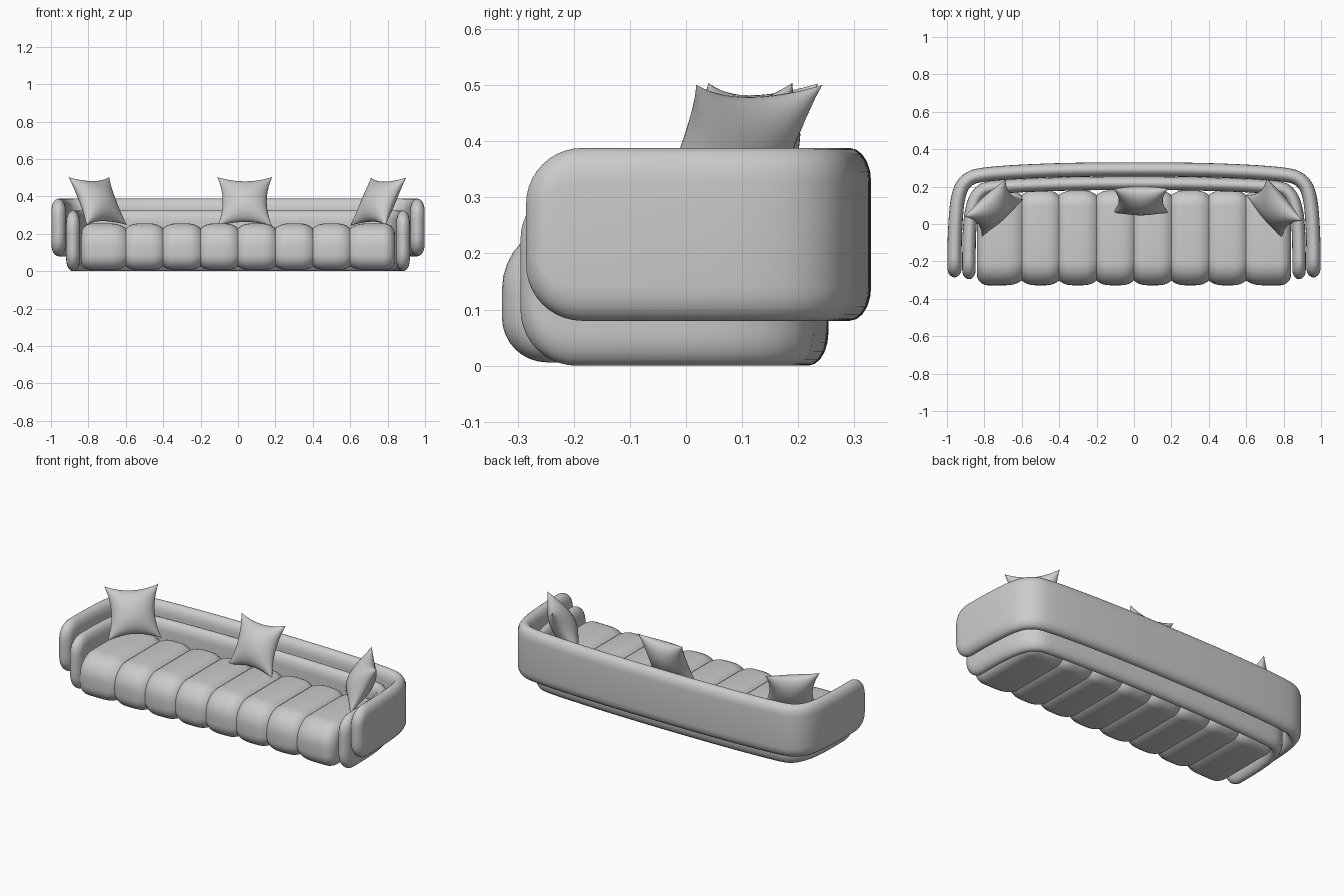
import bpy, bmesh, math
from mathutils import Vector

if "Cube" in bpy.data.objects:
    bpy.data.objects.remove(bpy.data.objects["Cube"])


def finish(name, bm, angle=40):
    bmesh.ops.remove_doubles(bm, verts=bm.verts, dist=1e-5)
    bmesh.ops.recalc_face_normals(bm, faces=bm.faces)
    me = bpy.data.meshes.new(name)
    bm.to_mesh(me)
    bm.free()
    ob = bpy.data.objects.new(name, me)
    bpy.context.collection.objects.link(ob)
    bpy.ops.object.select_all(action='DESELECT')
    ob.select_set(True)
    bpy.context.view_layer.objects.active = ob
    bpy.ops.object.shade_smooth_by_angle(angle=math.radians(angle))
    return ob


def loft(name, rings, angle=40):
    bm = bmesh.new()
    vs = [[bm.verts.new(p) for p in ring] for ring in rings]
    n = len(vs[0])
    for a, b in zip(vs, vs[1:]):
        for i in range(n):
            j = (i + 1) % n
            bm.faces.new((a[i], a[j], b[j], b[i]))
    bm.faces.new(vs[0])
    bm.faces.new(vs[-1])
    return finish(name, bm, angle)


def spline(pts, steps=12):
    # Catmull-Rom curve through the points
    p = [Vector(q) for q in pts]
    p = [2 * p[0] - p[1]] + p + [2 * p[-1] - p[-2]]
    out = []
    for a, b, c, d in zip(p, p[1:], p[2:], p[3:]):
        for k in range(steps):
            t = k / steps
            out.append(0.5 * (2 * b + (c - a) * t + (2 * a - 5 * b + 4 * c - d) * t * t
                              + (3 * b - a - 3 * c + d) * t ** 3))
    return out + [p[-2]]


def band(name, half_path, z0, z1, t, cap=0.06, r=0.10, rt=0.05):
    # padded U-shaped wrap: rounded section swept along a mirrored path, soft ends
    path = spline(half_path + [(-x, y) for x, y in half_path[-2::-1]])
    acc = [0.0]
    for a, b in zip(path, path[1:]):
        acc.append(acc[-1] + (b - a).length)
    L = acc[-1]

    def at(s):
        i = 0
        while i < len(acc) - 2 and acc[i + 1] < s:
            i += 1
        return path[i].lerp(path[i + 1], (s - acc[i]) / (acc[i + 1] - acc[i]))

    ends = [r * (1 - math.cos(k / 10 * math.pi / 2)) for k in range(10)]
    mid = [r + (L - 2 * r) * k / 90 for k in range(91)]
    zc, H = (z0 + z1) / 2, (z1 - z0) / 2
    rings = []
    for s in ends + mid + [L - e for e in reversed(ends)]:
        d = min(s, L - s)
        e = max(0, 1 - d / r)
        f = max(0, 1 - d / rt)
        h = H - r * (1 - math.sqrt(1 - e * e))
        w = t * max(0.08, math.sqrt(1 - f * f))
        c = min(cap, h)
        p = at(s)
        tan = (at(min(L, s + 0.01)) - at(max(0, s - 0.01))).normalized()
        nor = Vector((-tan.y, tan.x))
        ring = []
        for side in (1, -1):
            for k in range(11):
                a = math.pi * k / 10 + (0 if side > 0 else math.pi)
                q = p + nor * w * math.cos(a)
                ring.append((q.x, q.y, zc + side * (h - c) + c * math.sin(a)))
        rings.append(ring)
    return loft(name, rings)


# Outer and inner wraps forming the back and arms
band("outer_back_and_arms",
     [(-0.96, -0.285), (-0.957, -0.05), (-0.94, 0.14), (-0.895, 0.23), (-0.79, 0.265),
      (-0.45, 0.286), (0, 0.292)], 0.08, 0.388, 0.038)
band("inner_back_and_arms",
     [(-0.883, -0.295), (-0.88, -0.05), (-0.863, 0.09), (-0.82, 0.172), (-0.73, 0.197),
      (-0.4, 0.213), (0, 0.218)], 0.0, 0.325, 0.036)


# Channel-tufted seat: rounded section lofted along x, pinched at each seam
def section(x, d):
    y0, y1, z0, z1 = -0.328 + d, 0.18 - d, 0.006 + d * 0.7, 0.256 - d
    ring = []
    for cy, cz, sy, sz, r, a0 in ((y1, z1, -1, -1, 0.08, 0), (y0, z1, 1, -1, 0.12, 90),
                                  (y0, z0, 1, 1, 0.08, 180), (y1, z0, -1, 1, 0.08, 270)):
        r -= d * 0.5
        for k in range(9):
            a = math.radians(a0 + 90 * k / 8)
            ring.append((x, cy + sy * r + r * math.cos(a), cz + sz * r + r * math.sin(a)))
    return ring


seams = [-0.84, -0.6, -0.4, -0.2, 0, 0.2, 0.4, 0.6, 0.84]
END = 0.06
rings = []
for i, (a, b) in enumerate(zip(seams, seams[1:])):
    for k in range(0 if i == 0 else 1, 25):
        x = (a + b) / 2 - (b - a) / 2 * math.cos(math.pi * k / 24)
        u = 2 * (x - a) / (b - a) - 1
        d = 0.026 * abs(u) ** 3.5
        if (i == 0 and u < 0) or (i == 7 and u > 0):
            e = max(0, 1 - (0.84 - abs(x)) / END)
            d = END * (1 - math.sqrt(max(0, 1 - e * e)))
        rings.append(section(x, d))
loft("seat", rings, 50)


# Throw pillows with pinched sides and pointed corners
def pillow(name, loc, lean, yaw, s=0.147, t=0.068, k=0.2, n=20):
    bm = bmesh.new()
    for side in (1, -1):
        g = []
        for i in range(n + 1):
            u = -math.cos(math.pi * i / n)
            row = []
            for j in range(n + 1):
                v = -math.cos(math.pi * j / n)
                y = side * t * max(0, (1 - u * u) * (1 - v * v)) ** 0.55
                row.append(bm.verts.new((s * u * (1 - k * (1 - v * v)), y,
                                         s * v * (1 - k * (1 - u * u)))))
            g.append(row)
        for i in range(n):
            for j in range(n):
                bm.faces.new((g[i][j], g[i + 1][j], g[i + 1][j + 1], g[i][j + 1]))
    ob = finish(name, bm, 60)
    ob.location = loc
    ob.rotation_euler = (math.radians(-lean), 0, math.radians(yaw))


pillow("left_pillow", (-0.75, 0.085, 0.375), 29, 42)
pillow("centre_pillow", (0.036, 0.125, 0.372), 26, 0)
pillow("right_pillow", (0.75, 0.085, 0.372), 29, -50)
